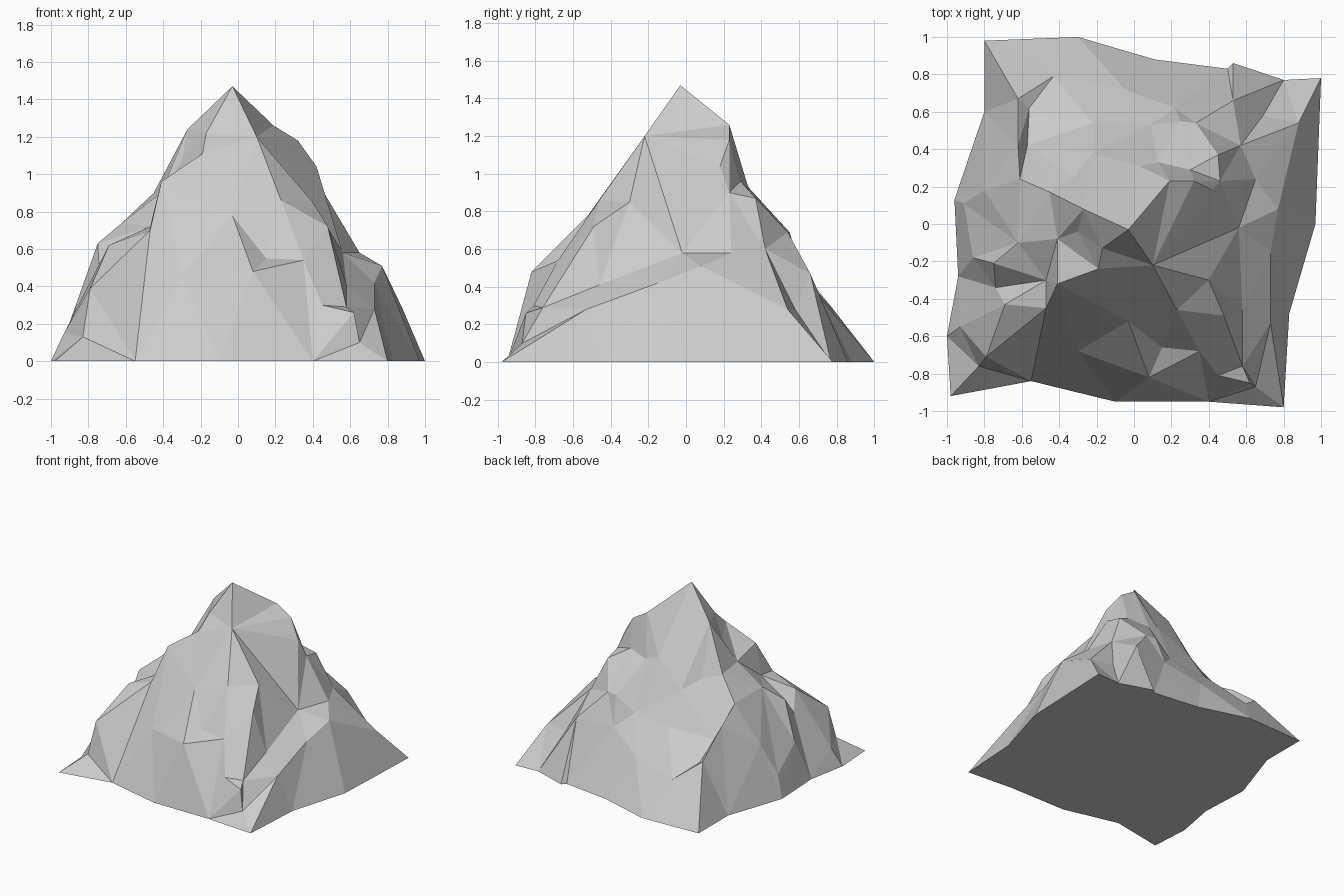
import bpy
import bmesh
from mathutils import Vector, geometry

PEAK = (-0.03, -0.03, 1.47)

# Footprint of the mountain, counter-clockwise
footprint = [(-0.98, -0.92), (-0.55, -0.84), (-0.10, -0.95), (0.40, -0.95), (0.80, -0.98),
             (0.83, -0.48), (0.97, 0.0), (1.0, 0.78), (0.80, 0.77), (0.53, 0.86), (0.50, 0.83),
             (0.11, 0.88), (-0.30, 1.0), (-0.80, 0.98), (-0.80, 0.60), (-0.96, 0.13),
             (-0.94, -0.28), (-1.0, -0.60)]

points = [(x, y, 0.0) for x, y in footprint]
edges = [(i, (i + 1) % len(points)) for i in range(len(points))]
points.append(PEAK)
peak_id = len(points) - 1


def ridge(line, to_peak=False):
    """Add a crease line of points, optionally running up to the summit."""
    first = len(points)
    points.extend(line)
    ids = list(range(first, len(points))) + ([peak_id] if to_peak else [])
    edges.extend(zip(ids, ids[1:]))


def knobs(spots):
    """Add loose points that break up a slope."""
    points.extend(spots)


# Front left ridge and the notch beside it
ridge([(-0.83, -0.76, 0.13), (-0.79, -0.71, 0.39), (-0.69, -0.43, 0.62), (-0.47, -0.45, 0.70),
       (-0.41, -0.32, 0.96), (-0.19, -0.24, 1.11), (-0.17, -0.13, 1.22)], True)
ridge([(-0.75, -0.21, 0.63), (-0.62, -0.10, 0.74), (-0.41, -0.08, 0.90), (-0.30, -0.04, 1.07)])
knobs([(-0.47, -0.30, 0.72), (-0.74, -0.34, 0.47)])

# Front ledge rising to the summit
ridge([(-0.30, -0.68, 0.45), (0.08, -0.82, 0.48), (0.35, -0.68, 0.54),
       (0.48, -0.49, 0.72), (0.40, -0.30, 0.85), (0.10, -0.22, 1.20)], True)
knobs([(0.15, -0.66, 0.55), (-0.03, -0.52, 0.78), (0.23, -0.46, 0.86), (0.45, -0.81, 0.30)])

# Front right ridge
ridge([(0.65, -0.87, 0.10), (0.62, -0.85, 0.26), (0.58, -0.76, 0.29), (0.58, -0.46, 0.41),
       (0.56, -0.02, 0.58), (0.46, 0.23, 0.90), (0.42, 0.18, 1.04), (0.32, 0.23, 1.18),
       (0.19, 0.23, 1.26)], True)

# Right spur
ridge([(0.73, -0.53, 0.28), (0.73, -0.15, 0.42), (0.77, 0.08, 0.51), (0.88, 0.54, 0.28)])
knobs([(0.65, 0.24, 0.58), (0.69, 0.58, 0.28)])

# Back crags
ridge([(0.03, 0.31, 0.97), (0.13, 0.33, 0.93), (0.25, 0.55, 0.69), (0.33, 0.54, 0.69),
       (0.45, 0.37, 0.87)])
knobs([(0.22, 0.62, 0.46), (0.53, 0.66, 0.47), (0.57, 0.42, 0.60), (0.30, 0.29, 0.96),
       (-0.22, 0.38, 0.79), (-0.22, 0.54, 0.55), (-0.05, 0.72, 0.33), (0.09, 0.53, 0.58)])

# Back left ridge with its gully
ridge([(-0.62, 0.67, 0.42), (-0.62, 0.42, 0.62), (-0.61, 0.24, 0.73), (-0.45, 0.17, 0.90),
       (-0.27, 0.08, 1.24)], True)
ridge([(-0.43, 0.79, 0.27), (-0.56, 0.62, 0.38), (-0.57, 0.42, 0.49), (-0.32, 0.25, 0.86)])
knobs([(-0.58, 0.89, 0.13)])

# Left foot
knobs([(-0.86, -0.18, 0.32), (-0.93, -0.55, 0.15), (-0.91, 0.11, 0.18), (-0.80, 0.18, 0.42)])

# Triangulate the slopes from above, then lift them
flat = [Vector(p[:2]) for p in points]
verts, _, tris, origin, _, _ = geometry.delaunay_2d_cdt(flat, edges, [], 1, 1e-5)
bm = bmesh.new()
by_id = {}
for v, src in zip(verts, origin):
    if src:
        z = points[src[0]][2]
    else:
        near = sorted(points, key=lambda p: (Vector(p[:2]) - v).length)[:2]
        z = (near[0][2] + near[1][2]) / 2
    bv = bm.verts.new((v.x, v.y, z))
    for s in src:
        by_id[s] = bv
all_verts = list(bm.verts)
for t in tris:
    bm.faces.new([all_verts[i] for i in t])

# Flat underside
bm.faces.new([by_id[i] for i in reversed(range(len(footprint)))])
bmesh.ops.recalc_face_normals(bm, faces=bm.faces[:])

mesh = bpy.data.meshes.new("mountain")
bm.to_mesh(mesh)
bm.free()
mountain = bpy.data.objects.new("mountain", mesh)
bpy.context.collection.objects.link(mountain)
